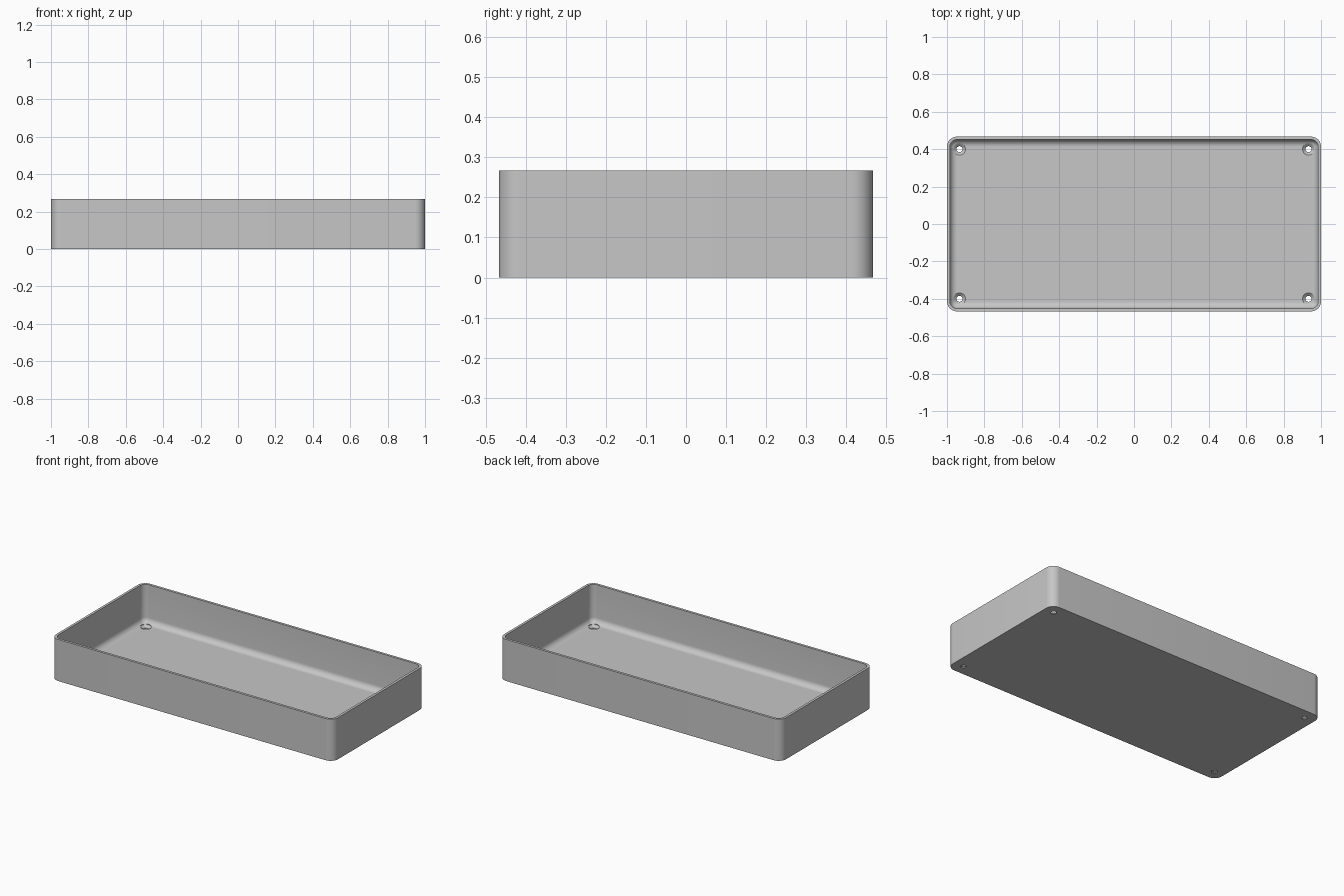
import bpy, bmesh
from math import sin, cos, pi

cube = bpy.data.objects.get("Cube")
if cube:
    bpy.data.objects.remove(cube)

HALF_X, HALF_Y, HEIGHT = 1.0, 0.467, 0.267
CORNER, WALL, FLOOR, FILLET = 0.053, 0.016, 0.02, 0.036
HOLE_X, HOLE_Y = 0.933, 0.4

grey = bpy.data.materials.new("plain_grey")
grey.use_nodes = True
colour = (0.57, 0.57, 0.57, 1)
grey.diffuse_color = colour
grey.node_tree.nodes["Principled BSDF"].inputs["Base Color"].default_value = colour


def loft(name, rings):
    """Skin closed rings of points and cap both ends."""
    bm = bmesh.new()
    loops = [[bm.verts.new(p) for p in ring] for ring in rings]
    n = len(loops[0])
    for a, b in zip(loops, loops[1:]):
        for i in range(n):
            j = (i + 1) % n
            bm.faces.new((a[i], a[j], b[j], b[i]))
    bm.faces.new(loops[0][::-1])
    bm.faces.new(loops[-1])
    bmesh.ops.recalc_face_normals(bm, faces=bm.faces)
    mesh = bpy.data.meshes.new(name)
    bm.to_mesh(mesh)
    bm.free()
    mesh.materials.append(grey)
    obj = bpy.data.objects.new(name, mesh)
    bpy.context.collection.objects.link(obj)
    return obj


def rounded_rect(inset, z, steps=10):
    """Rounded rectangle ring, inset from the outer wall."""
    r = max(CORNER - inset, 0.001)
    cx, cy = HALF_X - inset - r, HALF_Y - inset - r
    pts = []
    for k, (sx, sy) in enumerate(((1, 1), (-1, 1), (-1, -1), (1, -1))):
        for i in range(steps + 1):
            a = (k + i / steps) * pi / 2
            pts.append((sx * cx + r * cos(a), sy * cy + r * sin(a), z))
    return pts


def circle(x, y, r, z, sides=32):
    return [(x + r * cos(2 * pi * i / sides), y + r * sin(2 * pi * i / sides), z)
            for i in range(sides)]


# Tray shell: outer wall, rim, inner wall, rounded floor edge
rings = [rounded_rect(0, 0), rounded_rect(0, HEIGHT), rounded_rect(WALL, HEIGHT)]
for i in range(9):
    a = i / 8 * pi / 2
    rings.append(rounded_rect(WALL + FILLET * (1 - cos(a)),
                              FLOOR + FILLET * (1 - sin(a))))
tray = loft("tray", rings)

# Countersunk screw holes in the four floor corners
for sx in (-1, 1):
    for sy in (-1, 1):
        x, y = sx * HOLE_X, sy * HOLE_Y
        cutter = loft("hole_cutter", [
            circle(x, y, 0.016, -0.05), circle(x, y, 0.016, FLOOR - 0.014),
            circle(x, y, 0.032, FLOOR), circle(x, y, 0.032, FLOOR + 0.06)])
        cutter.hide_render = True
        mod = tray.modifiers.new("screw_hole", 'BOOLEAN')
        mod.operation, mod.solver, mod.object = 'DIFFERENCE', 'EXACT', cutter
        bpy.context.view_layer.objects.active = tray
        bpy.ops.object.modifier_apply(modifier=mod.name)
        bpy.data.objects.remove(cutter)

# Smooth the rounded surfaces, keep rim and base edges sharp
bpy.ops.object.select_all(action='DESELECT')
tray.select_set(True)
bpy.context.view_layer.objects.active = tray
bpy.ops.object.shade_smooth_by_angle(angle=pi / 6)
